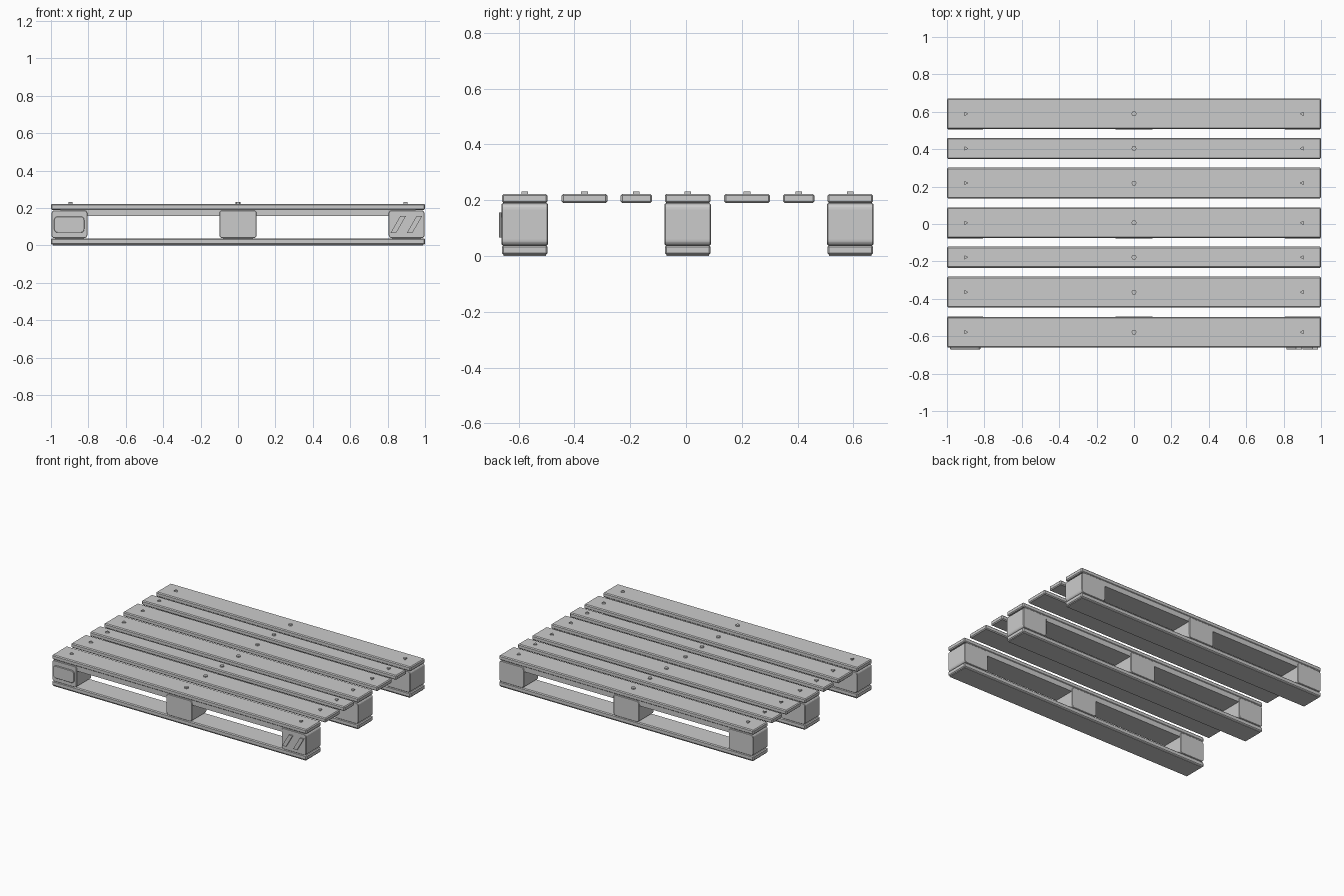
import bpy, bmesh, math

if "Cube" in bpy.data.objects:
    bpy.data.objects.remove(bpy.data.objects["Cube"])


def finish(name, bm):
    bmesh.ops.recalc_face_normals(bm, faces=bm.faces)
    me = bpy.data.meshes.new(name)
    bm.to_mesh(me)
    bm.free()
    ob = bpy.data.objects.new(name, me)
    bpy.context.collection.objects.link(ob)
    return ob


def box(name, lo, hi, bevel=0.0, corner=0.0):
    """Box from min to max corner; corner rounds the edges running along y."""
    bm = bmesh.new()
    bmesh.ops.create_cube(bm, size=1)
    for v in bm.verts:
        for i in range(3):
            v.co[i] = lo[i] if v.co[i] < 0 else hi[i]
    if corner:
        edges = [e for e in bm.edges
                 if abs(e.verts[0].co.y - e.verts[1].co.y) > 0.01]
        bmesh.ops.bevel(bm, geom=edges, offset=corner, segments=3,
                        profile=0.5, affect='EDGES')
    if bevel:
        bmesh.ops.bevel(bm, geom=bm.edges[:], offset=bevel, segments=1,
                        profile=0.5, affect='EDGES')
    return finish(name, bm)


def plate(name, outline, y0, y1):
    """Extrude an xz outline between two y values."""
    bm = bmesh.new()
    face = bm.faces.new([bm.verts.new((x, y0, z)) for x, z in outline])
    ext = bmesh.ops.extrude_face_region(bm, geom=[face])
    for v in ext['geom']:
        if isinstance(v, bmesh.types.BMVert):
            v.co.y = y1
    return finish(name, bm)


def nail(name, x, y, sides, turn):
    bm = bmesh.new()
    ring = [bm.verts.new((x + 0.014 * math.cos(turn + 2 * math.pi * i / sides),
                          y + 0.014 * math.sin(turn + 2 * math.pi * i / sides),
                          0.215)) for i in range(sides)]
    face = bm.faces.new(ring)
    ext = bmesh.ops.extrude_face_region(bm, geom=[face])
    for v in ext['geom']:
        if isinstance(v, bmesh.types.BMVert):
            v.co.z = 0.231
    return finish(name, bm)


# Deck boards with nail heads: (centre y, width)
deck = [(0.589, 0.164), (0.404, 0.113), (0.219, 0.164), (0.006, 0.164),
        (-0.178, 0.113), (-0.364, 0.164), (-0.578, 0.164)]
for i, (y, w) in enumerate(deck):
    box(f"deck_board_{i}", (-1, y - w / 2, 0.19), (1, y + w / 2, 0.222), 0.006)
    nail(f"nail_left_{i}", -0.9, y, 3, 0)
    nail(f"nail_middle_{i}", 0, y, 6, 0)
    nail(f"nail_right_{i}", 0.9, y, 3, math.pi)

# Three runners: bottom board, upper rail and three blocks each
for i, y in enumerate((-0.578, 0.006, 0.589)):
    box(f"bottom_board_{i}", (-1, y - 0.082, 0.004), (1, y + 0.082, 0.038), 0.006)
    box(f"upper_rail_{i}", (-0.95, y - 0.078, 0.156), (0.95, y + 0.078, 0.192))
    for j, (x0, x1) in enumerate(((-0.998, -0.805), (-0.1, 0.1), (0.805, 0.998))):
        box(f"block_{i}_{j}", (x0, y - 0.083, 0.038), (x1, y + 0.083, 0.188),
            0.003, 0.018)
    # Feet contact strip under the runner
    box(f"runner_sole_{i}", (-0.99, y - 0.076, 0.0), (0.99, y + 0.076, 0.01))

# Raised plain panel and slanted bars on the front corner blocks
box("front_panel", (-0.983, -0.670, 0.068), (-0.822, -0.65, 0.155), 0.002, 0.018)
for i, x in enumerate((0.815, 0.902)):
    plate(f"slanted_bar_{i}",
          [(x, 0.066), (x + 0.03, 0.066), (x + 0.082, 0.156), (x + 0.052, 0.156)],
          -0.670, -0.65)
